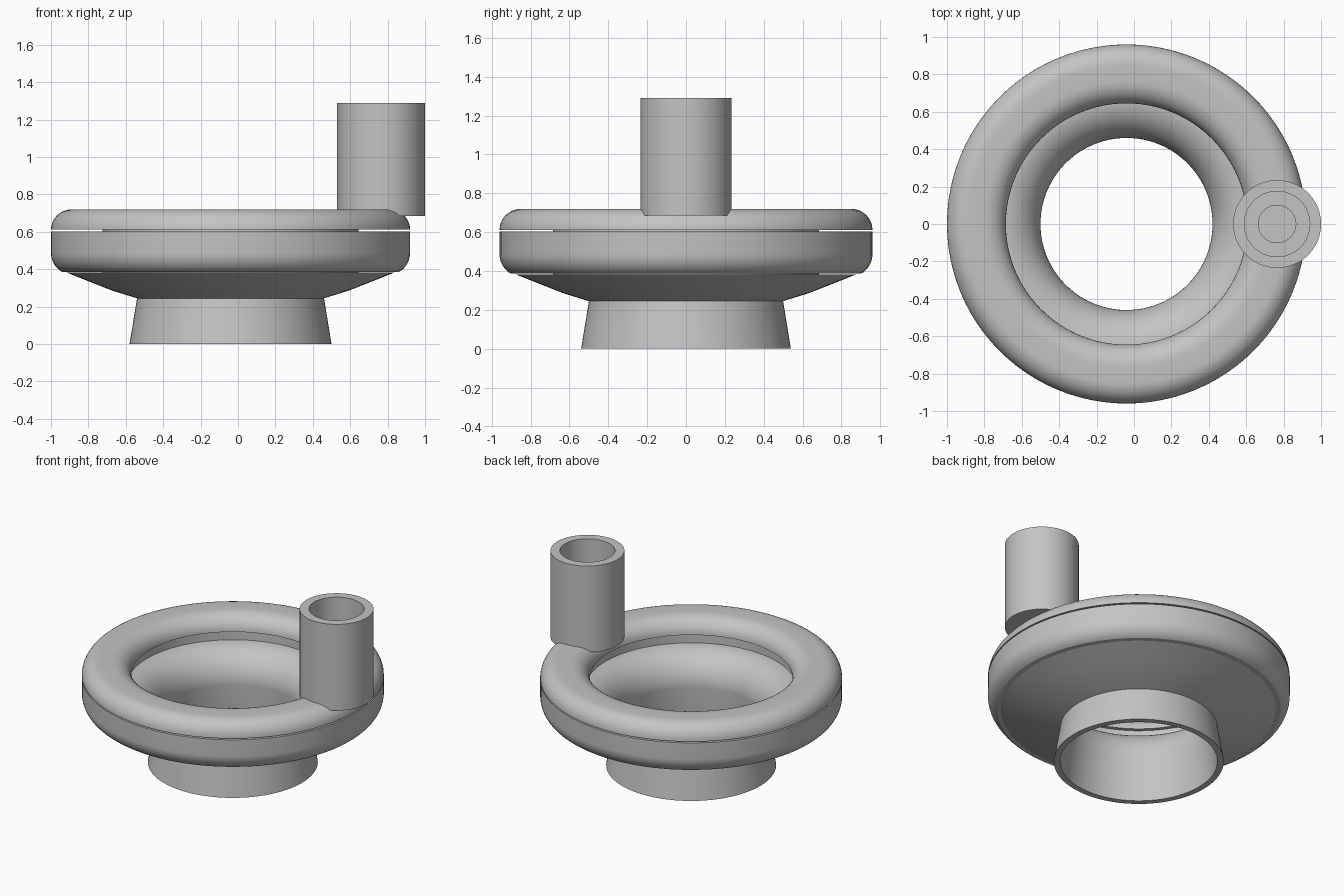
import bpy, bmesh, math
from mathutils import Matrix, Vector

cube = bpy.data.objects.get("Cube")
if cube:
    bpy.data.objects.remove(cube, do_unlink=True)

grey = bpy.data.materials.new("plain_grey")
grey.use_nodes = True
colour = (0.55, 0.55, 0.55, 1)
grey.diffuse_color = colour
grey.node_tree.nodes["Principled BSDF"].inputs["Base Color"].default_value = colour


def arc(cr, cz, a, b, start, end, steps=10):
    """Elliptical arc of (radius, height) points, angles in degrees."""
    angles = [math.radians(start + (end - start) * i / steps) for i in range(steps + 1)]
    return [(cr + a * math.cos(t), cz + b * math.sin(t)) for t in angles]


def lathe(name, profile, x, segments=96):
    """Spin a closed profile of (radius, height) points about a vertical axis."""
    bm = bmesh.new()
    rings = []
    for r, z in profile:
        if r == 0:
            rings.append([bm.verts.new((x, 0, z))] * segments)
        else:
            turn = [2 * math.pi * i / segments for i in range(segments)]
            rings.append([bm.verts.new((x + r * math.cos(t), r * math.sin(t), z)) for t in turn])
    for k, ring in enumerate(rings):
        nxt = rings[(k + 1) % len(rings)]
        for i in range(segments):
            j = (i + 1) % segments
            corners = list(dict.fromkeys((ring[i], ring[j], nxt[j], nxt[i])))
            if len(corners) > 2:
                bm.faces.new(corners)
    bmesh.ops.recalc_face_normals(bm, faces=bm.faces)
    mesh = bpy.data.meshes.new(name)
    bm.to_mesh(mesh)
    bm.free()
    mesh.materials.append(grey)
    obj = bpy.data.objects.new(name, mesh)
    bpy.context.collection.objects.link(obj)
    bpy.ops.object.select_all(action='DESELECT')
    obj.select_set(True)
    bpy.context.view_layer.objects.active = obj
    bpy.ops.object.shade_smooth_by_angle(angle=math.radians(32))
    return obj


wheel_x = -0.04
core = 0.685

# Upper ring: rounded on its inner and outer shoulders
lathe("upper_ring",
      arc(0.85, 0.612, 0.11, 0.108, 0, 90) + arc(0.765, 0.612, 0.12, 0.108, 90, 180),
      wheel_x)

# Body: middle band, slits, sloped underside, hollow foot and flared throat
band = [(core, 0.603), (0.96, 0.603)] + arc(0.85, 0.488, 0.11, 0.115, 0, -62) + [(core, 0.391)]
underside = [(core, 0.382), (0.875, 0.382), (0.84, 0.368), (0.74, 0.328), (0.63, 0.285), (0.5, 0.245)]
foot = [(0.54, 0), (0.5, 0)]
throat = arc(0.67, 0.33, 0.21, 0.215, 180, 90, 14)
lathe("wheel_body",
      [(core, 0.63)] + band + underside + foot + throat + [(0.67, 0.63)],
      wheel_x)

# Handle: upright tube with a stepped blind bore
lathe("handle",
      [(0, 0.685), (0.235, 0.685), (0.235, 1.29), (0.175, 1.29), (0.175, 0.82),
       (0.1, 0.82), (0.1, 0.75), (0, 0.75)],
      0.765, 64)
